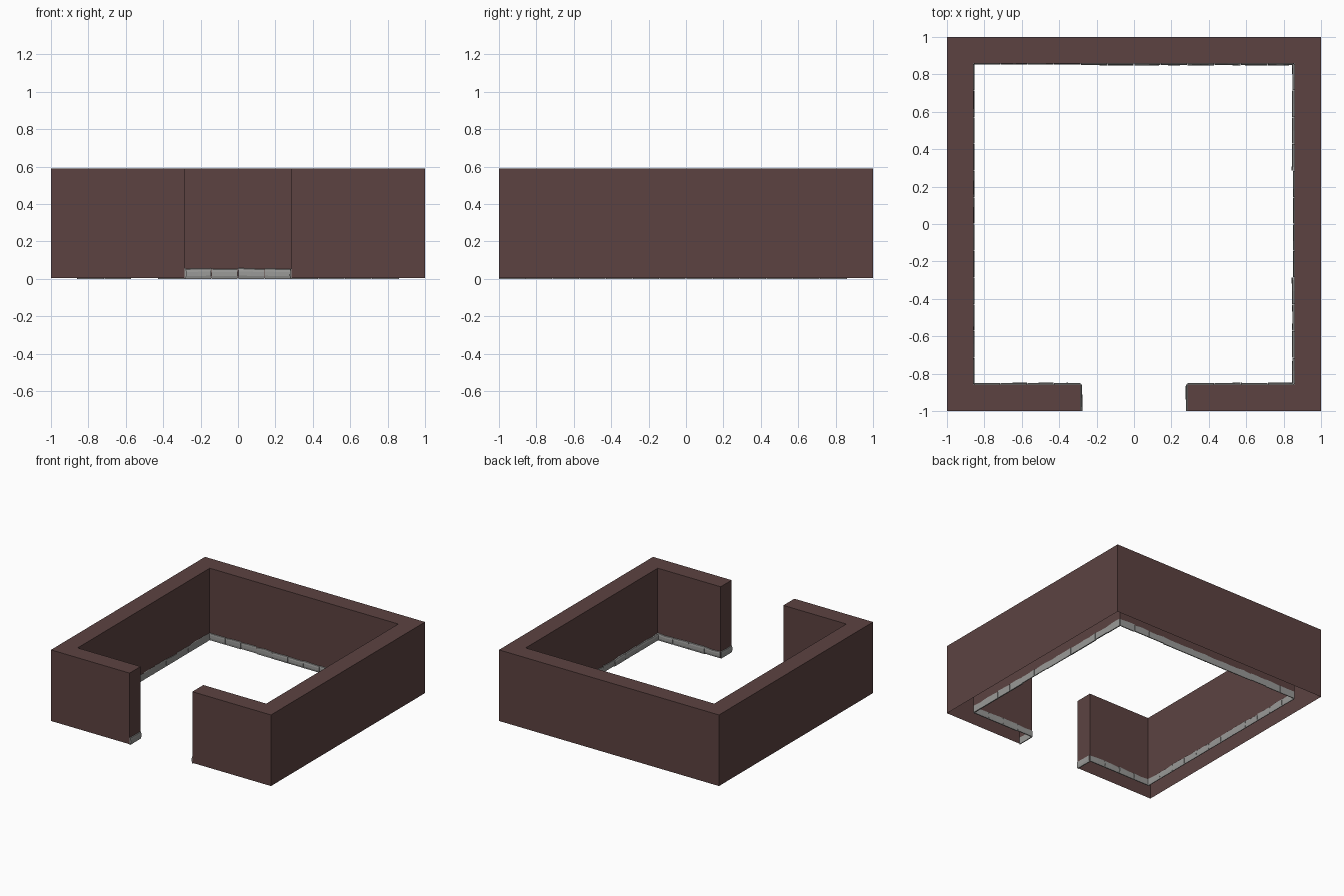
import bpy, bmesh, math, random
from mathutils import Vector

if "Cube" in bpy.data.objects:
    bpy.data.objects.remove(bpy.data.objects["Cube"])

random.seed(4)

def material(name, rgb):
    m = bpy.data.materials.new(name)
    m.diffuse_color = (*rgb, 1)
    m.use_nodes = True
    m.node_tree.nodes["Principled BSDF"].inputs["Base Color"].default_value = m.diffuse_color
    return m

BROWN = material("dark brown plaster", (0.107, 0.055, 0.053))
GREY = material("grey stone", (0.32, 0.32, 0.31))

OUT, INN, GAP = 1.0, 0.857, 0.285      # outer, inner and doorway half sizes
Z0, Z1 = 0.006, 0.59

def finish(bm, name, mat):
    me = bpy.data.meshes.new(name)
    bm.to_mesh(me)
    bm.free()
    me.materials.append(mat)
    ob = bpy.data.objects.new(name, me)
    bpy.context.collection.objects.link(ob)
    return ob

# walls: C-shaped plan, open underneath
plan = [(GAP, -OUT), (OUT, -OUT), (OUT, OUT), (-OUT, OUT), (-OUT, -OUT), (-GAP, -OUT),
        (-GAP, -INN), (-INN, -INN), (-INN, INN), (INN, INN), (INN, -INN), (GAP, -INN)]
bm = bmesh.new()
low = [bm.verts.new((x, y, Z0)) for x, y in plan]
top = [bm.verts.new((x, y, Z1)) for x, y in plan]
n = len(plan)
for i in range(n):
    j = (i + 1) % n
    bm.faces.new((low[i], low[j], top[j], top[i]))
for quad in ((1, 2, 9, 10), (2, 3, 8, 9), (3, 4, 7, 8), (4, 5, 6, 7), (0, 1, 10, 11)):
    bm.faces.new([top[k] for k in quad])
finish(bm, "walls", BROWN)

# stone skirting: a row of rough stones with a rounded, bulging profile
PROFILE = [(0.45, 0.0), (1.0, 0.3), (0.95, 0.7), (0.6, 0.95), (0.0, 1.0)]

def skirting(name, start, end, depths):
    a, b = Vector((*start, 0)), Vector((*end, 0))
    run = (b - a).normalized()
    out = Vector((-run.y, run.x, 0))     # left of travel is the open side
    length = (b - a).length
    count = max(1, round(length / 0.143))
    bm = bmesh.new()
    for i in range(count):
        depth = depths[i * len(depths) // count]
        bottom = random.choice((0.0, 0.0, 0.004))
        rings = []
        for t in (0.01, 0.5, 0.99):
            d = depth * random.uniform(0.8, 1.1)
            h = random.uniform(0.052, 0.062)
            p = a + run * (length * (i + t) / count)
            pts = [p - out * 0.004 + Vector((0, 0, bottom))]
            pts += [p + out * d * u + Vector((0, 0, bottom + (h - bottom) * v)) for u, v in PROFILE]
            pts.append(p - out * 0.004 + Vector((0, 0, h)))
            rings.append([bm.verts.new(q) for q in pts])
        m = len(rings[0])
        for r, s in zip(rings, rings[1:]):
            for k in range(m):
                bm.faces.new((r[k], s[k], s[(k + 1) % m], r[(k + 1) % m]))
        bm.faces.new(rings[0])
        bm.faces.new(rings[-1][::-1])
    bmesh.ops.recalc_face_normals(bm, faces=bm.faces)
    finish(bm, name, GREY)

skirting("right_skirting", (INN, -INN), (INN, INN), (0.013, 0.007, 0.013))
skirting("back_skirting", (INN, INN), (-INN, INN), (0.009, 0.009, 0.005))
skirting("left_skirting", (-INN, INN), (-INN, -INN), (0.004,))
skirting("front_left_skirting", (-INN, -INN), (-GAP, -INN), (0.008,))
skirting("front_right_skirting", (GAP, -INN), (INN, -INN), (0.009,))
skirting("left_doorway_skirting", (-GAP, -INN), (-GAP, -OUT), (0.009,))
skirting("right_doorway_skirting", (GAP, -OUT), (GAP, -INN), (0.008,))
